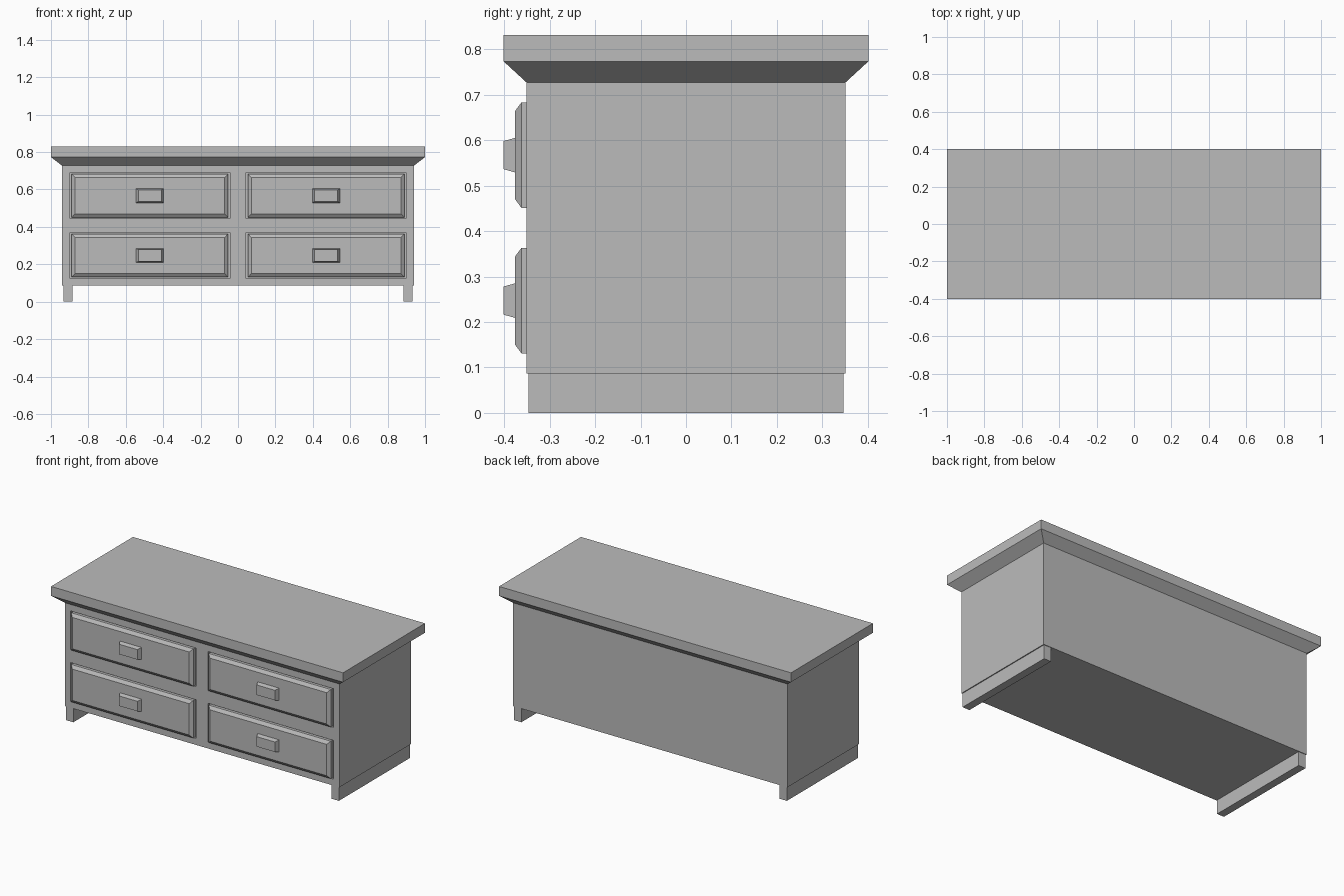
import bpy, bmesh

cube = bpy.data.objects.get("Cube")
if cube:
    bpy.data.objects.remove(cube, do_unlink=True)

grey = bpy.data.materials.new("plain_grey")
grey.use_nodes = True
colour = (0.5, 0.5, 0.5, 1)
grey.diffuse_color = colour
grey.node_tree.nodes["Principled BSDF"].inputs["Base Color"].default_value = colour


def rect(x0, x1, z0, z1, y, inset_x=0, inset_z=0):
    """Upright rectangle facing the front."""
    x0, x1, z0, z1 = x0 + inset_x, x1 - inset_x, z0 + inset_z, z1 - inset_z
    return [(x0, y, z0), (x1, y, z0), (x1, y, z1), (x0, y, z1)]


def slab(x, y, z):
    """Level rectangle centred on the origin."""
    return [(-x, -y, z), (x, -y, z), (x, y, z), (-x, y, z)]


def loft(name, rings):
    """Closed solid through a series of four-cornered rings."""
    bm = bmesh.new()
    loops = [[bm.verts.new(p) for p in ring] for ring in rings]
    bm.faces.new(loops[0])
    bm.faces.new(loops[-1])
    for a, b in zip(loops, loops[1:]):
        for i in range(4):
            j = (i + 1) % 4
            bm.faces.new((a[i], a[j], b[j], b[i]))
    bmesh.ops.recalc_face_normals(bm, faces=bm.faces)
    mesh = bpy.data.meshes.new(name)
    bm.to_mesh(mesh)
    bm.free()
    mesh.materials.append(grey)
    obj = bpy.data.objects.new(name, mesh)
    bpy.context.collection.objects.link(obj)
    return obj


# Cabinet and flared top
body = loft("cabinet_body", [slab(0.94, 0.351, 0.087), slab(0.94, 0.351, 0.727)])
loft("table_top", [slab(0.94, 0.351, 0.727), slab(1, 0.401, 0.773), slab(1, 0.401, 0.831)])

# Runner feet along both ends
for side, x0, x1 in (("right", -0.934, -0.885), ("left", 0.885, 0.934)):
    loft(side + "_foot", [rect(x0, x1, 0, 0.087, y) for y in (-0.347, 0.347)])

# Drawers with their recesses and handles
for side, cx in (("right", -0.471), ("left", 0.471)):
    for row, cz in (("lower", 0.247), ("upper", 0.567)):
        label = f"{row}_{side}_"
        opening = (cx - 0.43, cx + 0.43, cz - 0.12, cz + 0.12)
        cutter = loft("recess_cutter", [rect(*opening, y) for y in (-0.4, -0.339)])
        cutter.hide_render = True
        cut = body.modifiers.new("recess", "BOOLEAN")
        cut.operation = "DIFFERENCE"
        cut.solver = "EXACT"
        cut.object = cutter
        bpy.context.view_layer.objects.active = body
        bpy.ops.object.modifier_apply(modifier=cut.name)
        bpy.data.objects.remove(cutter, do_unlink=True)

        front = (cx - 0.418, cx + 0.418, cz - 0.116, cz + 0.116)
        loft(label + "drawer", [rect(*front, -0.339), rect(*front, -0.362),
                                rect(*front, -0.376, 0.018, 0.019)])
        grip = (cx - 0.074, cx + 0.074, cz - 0.038, cz + 0.038)
        loft(label + "handle", [rect(*grip, -0.376), rect(*grip, -0.401, 0.012, 0.007)])
